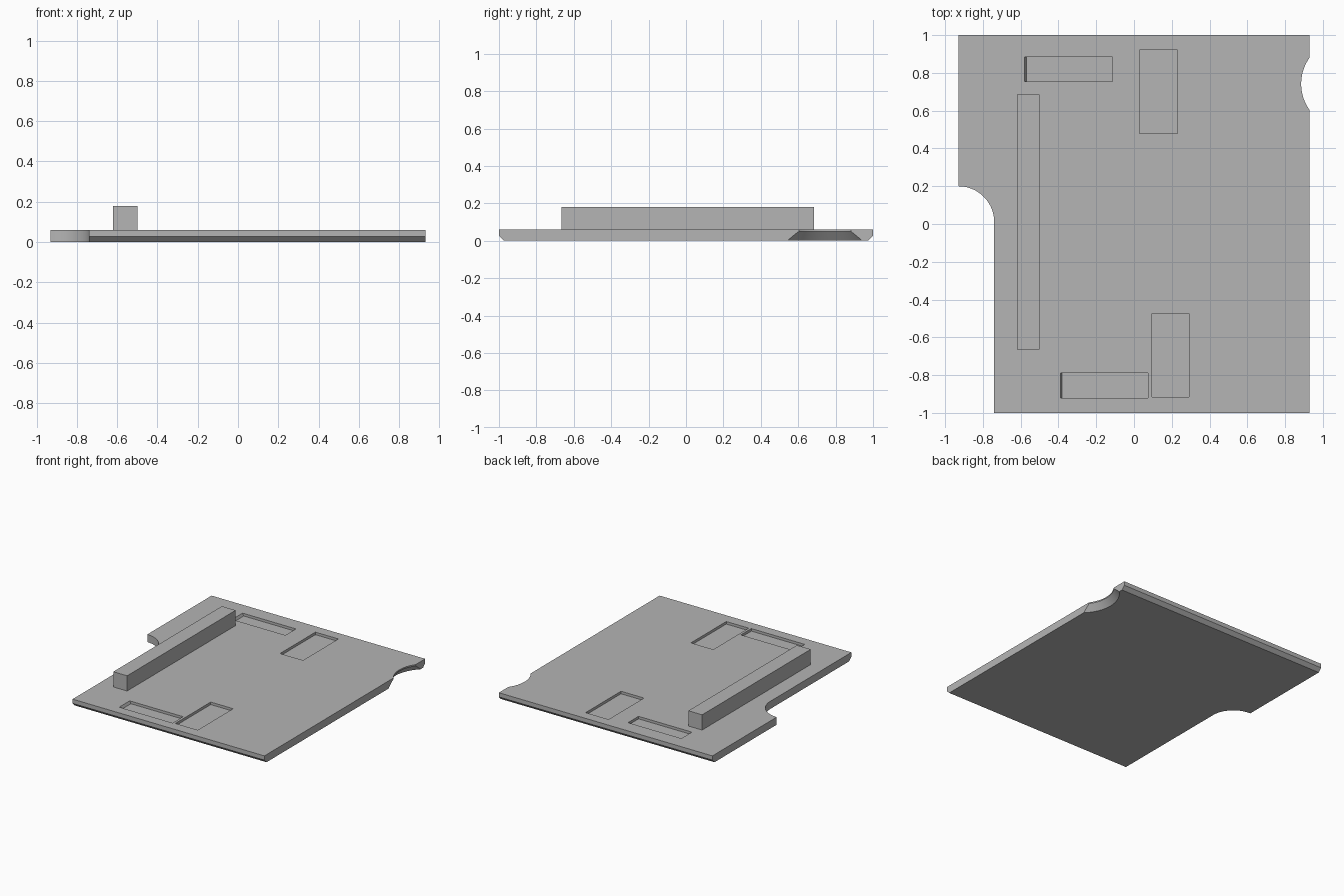
import bpy, bmesh
from math import cos, sin, pi

cube = bpy.data.objects.get("Cube")
if cube:
    bpy.data.objects.remove(cube)

grey = bpy.data.materials.new("plain grey")
grey.use_nodes = True
colour = (0.46, 0.46, 0.46, 1)
grey.diffuse_color = colour
grey.node_tree.nodes["Principled BSDF"].inputs["Base Color"].default_value = colour


def loft(name, loops):
    """Closed solid through a stack of matching point loops."""
    bm = bmesh.new()
    rings = [[bm.verts.new(p) for p in loop] for loop in loops]
    for a, b in zip(rings, rings[1:]):
        for i in range(len(a)):
            j = (i + 1) % len(a)
            bm.faces.new((a[i], a[j], b[j], b[i]))
    bm.faces.new(rings[0][::-1])
    bm.faces.new(rings[-1])
    bmesh.ops.recalc_face_normals(bm, faces=bm.faces)
    mesh = bpy.data.meshes.new(name)
    bm.to_mesh(mesh)
    bm.free()
    mesh.materials.append(grey)
    obj = bpy.data.objects.new(name, mesh)
    bpy.context.collection.objects.link(obj)
    return obj


def rect(x0, x1, y0, y1, z):
    return [(x0, y0, z), (x1, y0, z), (x1, y1, z), (x0, y1, z)]


def circle(x, y, z, r, n=96):
    return [(x + r * cos(2 * pi * i / n), y + r * sin(2 * pi * i / n), z) for i in range(n)]


def cut(target, cutter):
    cutter.hide_render = True
    bpy.context.view_layer.objects.active = target
    mod = target.modifiers.new("cut", 'BOOLEAN')
    mod.operation = 'DIFFERENCE'
    mod.solver = 'EXACT'
    mod.object = cutter
    bpy.ops.object.modifier_apply(modifier=mod.name)
    bpy.data.objects.remove(cutter)


W, T, C = 0.93, 0.06, 0.027   # half width, thickness, chamfer

# Plate with chamfered lower front and back edges
profile = [(-1, T), (-1, C), (-1 + C, 0), (1 - C, 0), (1, C), (1, T)]
plate = loft("base_plate", [[(x, y, z) for y, z in profile] for x in (-W, W)])

# Stepped corner with a concave quarter round
R, step_x = 0.19, -0.74
outline = [(-1.2, -1.2), (step_x, -1.2)]
outline += [(-W + R * cos(a), 0.01 + R * sin(a)) for a in [pi / 2 * i / 24 for i in range(25)]]
outline += [(-1.2, 0.01 + R)]
cut(plate, loft("corner_cutter", [[(x, y, z) for x, y in outline] for z in (-0.1, 0.2)]))

# Flared finger scoop on the side edge
cx, cy, r = 1.123, 0.742, 0.238
cut(plate, loft("scoop_cutter", [circle(cx, cy, -0.05, r + 0.08), circle(cx, cy, 0.05, r),
                                 circle(cx, cy, 0.2, r)]))

# Shallow pockets; the long ones have a drafted end wall
depth, over = 0.02, 0.02
for x0, x1, y0, y1, draft in [(-0.58, -0.115, 0.755, 0.885, 0.01),
                              (-0.39, 0.075, -0.92, -0.79, 0.01),
                              (0.03, 0.23, 0.48, 0.92, 0),
                              (0.095, 0.29, -0.915, -0.475, 0)]:
    cut(plate, loft("pocket_cutter", [rect(x0 + draft, x1, y0, y1, T - depth),
                                      rect(x0, x1, y0, y1, T),
                                      rect(x0, x1, y0, y1, T + over)]))

# Raised bar
bar = loft("raised_bar", [rect(-0.62, -0.50, -0.665, 0.685, z) for z in (T, 0.18)])

# Smooth the curved walls, keep the edges crisp
for obj in (plate, bar):
    bpy.ops.object.select_all(action='DESELECT')
    obj.select_set(True)
    bpy.context.view_layer.objects.active = obj
    bpy.ops.object.shade_smooth_by_angle(angle=pi / 9)
